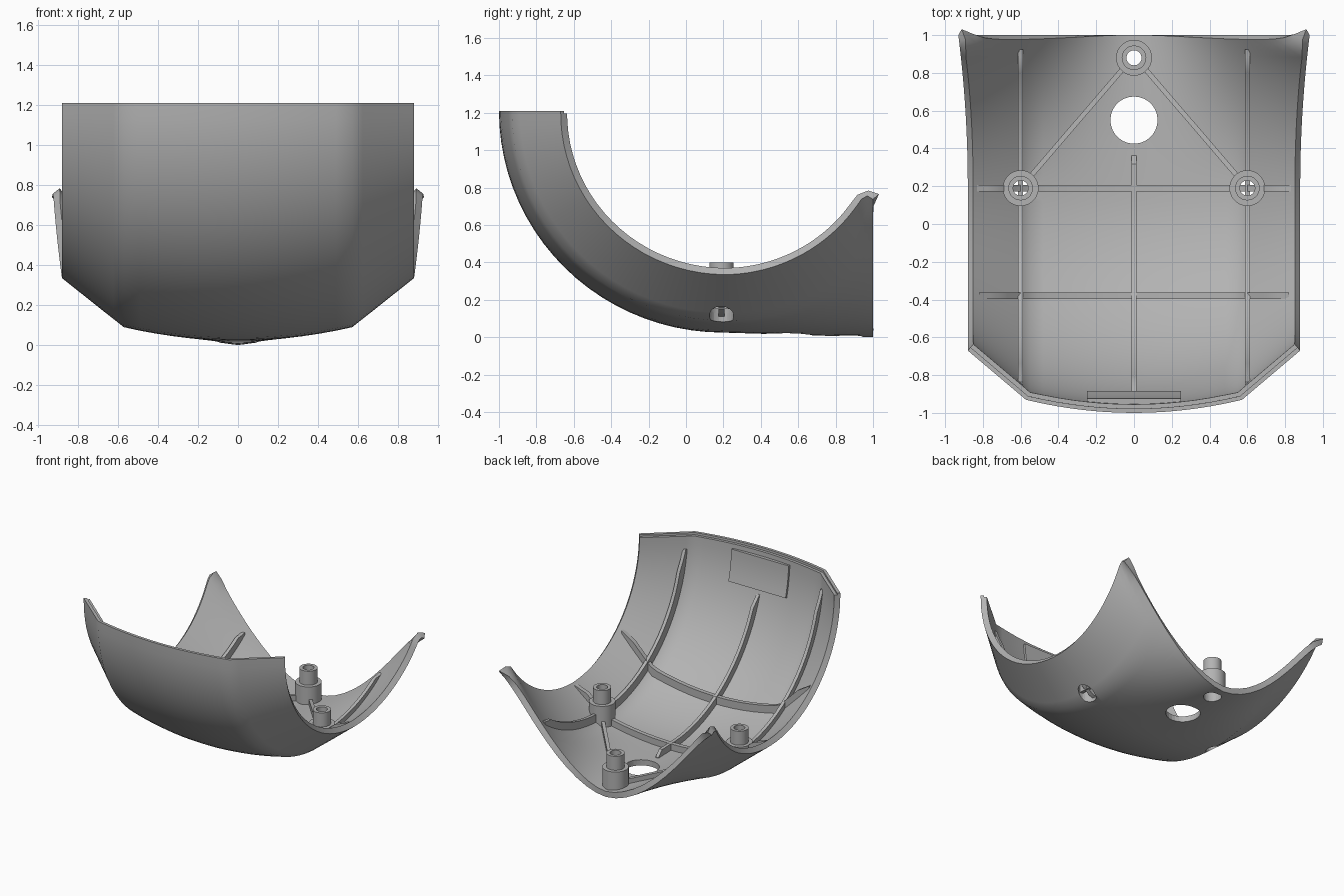
import bpy, bmesh
from math import sin, cos, pi, sqrt
from mathutils import Vector

cube = bpy.data.objects.get("Cube")
if cube:
    bpy.data.objects.remove(cube)

T = 0.045          # wall thickness
CREASE = 0.65      # where the cross-section bends, as a share of half width

grey = bpy.data.materials.new("plain grey")
grey.use_nodes = True
grey.diffuse_color = (0.45, 0.45, 0.45, 1)
grey.node_tree.nodes["Principled BSDF"].inputs["Base Color"].default_value = (0.45, 0.45, 0.45, 1)


def finish(name, bm, angle=0.6):
    bmesh.ops.recalc_face_normals(bm, faces=bm.faces)
    mesh = bpy.data.meshes.new(name)
    bm.to_mesh(mesh)
    bm.free()
    mesh.materials.append(grey)
    ob = bpy.data.objects.new(name, mesh)
    bpy.context.collection.objects.link(ob)
    smooth(ob, angle)
    return ob


def smooth(ob, angle):
    bpy.ops.object.select_all(action="DESELECT")
    ob.select_set(True)
    bpy.context.view_layer.objects.active = ob
    bpy.ops.object.shade_smooth_by_angle(angle=angle)


# Shell surface: u runs down the front arc (0..1) and along the floor (1..2),
# v runs across (-1..1)
def inward(u):
    a = min(u, 1) * pi / 2
    return Vector((0, cos(a), sin(a)))


def surface(u, v):
    w = abs(v)
    a = min(u, 1) * pi / 2
    y, z = 0.2 - 1.2 * cos(a), 1.21 - 1.185 * sin(a)
    depth, blend, drop, flare = 0.33 - 0.02 * u, 0, 0, 0
    if u > 1:
        y, z = 0.2 + 0.8 * (u - 1), 0.025 * (2 - u)
        depth = 1.21 - sqrt(0.875 ** 2 - (y - 0.2) ** 2) - z
        t = min(u - 1, 1)
        blend = t * t * (3 - 2 * t)
        flare = 0.05 * t * t
        drop = 24 * max(0, y - 0.93) ** 2 * w ** 8
    if w < CREASE:
        bent = 0.21 * (w / CREASE) ** 2
    else:
        bent = 0.21 + 0.79 * (w - CREASE) / (1 - CREASE)
    d = depth * (bent * (1 - blend) + w ** 1.8 * blend) - drop
    return Vector((v * (0.88 + flare), y, z)) + inward(u) * d


def wall(u, v, offset=T):
    e = 0.002
    n = (surface(u + e, v) - surface(u - e, v)).cross(surface(u, v + e) - surface(u, v - e)).normalized()
    if n.dot(inward(u)) < 0:
        n = -n
    return surface(u, v) + n * offset


def locate(x, y):
    """Inner wall point above a plan position."""
    u, v = 1.0, x / 0.9
    for _ in range(30):
        p = wall(u, v)
        u = min(2, max(0.05, u + 0.5 * (y - p.y)))
        v += (x - p.x) / 0.95
    return wall(u, v)


def on_line(x, u):
    """Inner wall point at a station u and a fixed x."""
    v = x / 0.9
    for _ in range(10):
        v += (x - wall(u, v).x) / 0.95
    return wall(u, v)


# Curved shell with a stepped lip along its top edge
rows = [i / 22 for i in range(23)] + [1 + i / 26 for i in range(1, 27)]
half = [CREASE * i / 7 for i in range(8)] + [CREASE + (1 - CREASE) * i / 6 for i in range(1, 7)]
columns = [-v for v in half[:0:-1]] + half
lip = 0.01
n = len(rows) - 1
bm = bmesh.new()
loops = []
for v in columns:
    pts = [surface(u, v) for u in rows]
    pts += [wall(max(u, lip), v) for u in reversed(rows)]
    pts += [wall(lip, v, T / 2), wall(0, v, T / 2)]
    loops.append([bm.verts.new(p) for p in pts])
for a, b in zip(loops, loops[1:]):
    for i in range(len(a)):
        j = (i + 1) % len(a)
        bm.faces.new((a[i], a[j], b[j], b[i]))
for edge in (loops[0], loops[-1]):
    bm.faces.new([edge[i] for i in (0, 1, 2 * n, 2 * n + 1, 2 * n + 2, 2 * n + 3)])
    for i in range(1, n):
        bm.faces.new((edge[i], edge[i + 1], edge[2 * n - i], edge[2 * n + 1 - i]))
shell = finish("shell", bm)

# Round openings through the floor
bosses = [("rear_boss", 0, 0.88, 0.305), ("left_boss", 0.6, 0.19, 0.4), ("right_boss", -0.6, 0.19, 0.4)]
holes = [(0, 0.55, 0.125)] + [(x, y, 0.065) for _, x, y, _ in bosses]
for x, y, r in holes:
    bpy.ops.mesh.primitive_cylinder_add(vertices=28, radius=r, depth=1.2, location=(x, y, 0.2))
    cutter = bpy.context.object
    cutter.hide_render = True
    mod = shell.modifiers.new("hole", "BOOLEAN")
    mod.operation, mod.solver, mod.object = "DIFFERENCE", "EXACT", cutter
    bpy.context.view_layer.objects.active = shell
    bpy.ops.object.modifier_apply(modifier=mod.name)
    bpy.data.objects.remove(cutter)
smooth(shell, 0.6)

# Stepped screw bosses, trimmed to sit on the curved floor
for name, x, y, top in bosses:
    step = top - 0.11
    bm = bmesh.new()
    rings = []
    count = 28
    for k in range(count):
        a = 2 * pi * k / count
        c, s = cos(a), sin(a)

        def floor(r):
            return locate(x + r * c, y + r * s).z - 0.025

        profile = [(0.095, floor(0.095)), (0.095, step), (0.065, step), (0.065, top), (0.04, top),
                   (0.04, step - 0.02), (0.065, step - 0.02), (0.065, min(step - 0.02, floor(0.065)))]
        rings.append([bm.verts.new((x + r * c, y + r * s, z)) for r, z in profile])
    for k in range(count):
        a, b = rings[k], rings[(k + 1) % count]
        for i in range(len(a)):
            j = (i + 1) % len(a)
            bm.faces.new((a[i], a[j], b[j], b[i]))
    finish(name, bm)


# Ribs: a box section carried along the inner wall
def rib(name, feet, ups, width=0.026, height=0.05, taper=True):
    bm = bmesh.new()
    last = len(feet) - 1
    stations = []
    for i, (p, up) in enumerate(zip(feet, ups)):
        along = feet[min(i + 1, last)] - feet[max(i - 1, 0)]
        side = along.cross(up).normalized() * width / 2
        h = height * (min(1, 0.1 + 0.45 * min(i, last - i)) if taper else 1)
        low, high = p - up * 0.02, p + up * h
        stations.append([bm.verts.new(q) for q in (low - side, low + side, high + side, high - side)])
    for a, b in zip(stations, stations[1:]):
        for i in range(4):
            j = (i + 1) % 4
            bm.faces.new((a[i], a[j], b[j], b[i]))
    bm.faces.new(stations[0])
    bm.faces.new(stations[-1])
    return finish(name, bm)


def long_rib(name, x, u0, u1, count=36, **options):
    us = [u0 + (u1 - u0) * i / count for i in range(count + 1)]
    rib(name, [on_line(x, u) for u in us], [inward(u) for u in us], **options)


def straight_rib(name, a, b, count=32, **options):
    a, b = Vector(a), Vector(b)
    pts = [a.lerp(b, i / count) for i in range(count + 1)]
    rib(name, [locate(p.x, p.y) for p in pts], [Vector((0, 0, 1))] * len(pts), **options)


long_rib("middle_rib", 0, 0.19, 1.2)
for side, s in (("left", 1), ("right", -1)):
    long_rib(side + "_long_rib", 0.6 * s, 0.07, 1.93)
    straight_rib(side + "_diagonal_rib", (0.55 * s, 0.25), (0.06 * s, 0.82), 16, taper=False, height=0.04)
straight_rib("rear_cross_rib", (-0.83, 0.19), (0.83, 0.19), width=0.034)
straight_rib("front_cross_rib", (-0.82, -0.38), (0.82, -0.38), width=0.034)

# Raised pad inside the front wall
long_rib("front_pad", 0, 0.03, 0.17, 6, width=0.5, height=0.03, taper=False)
